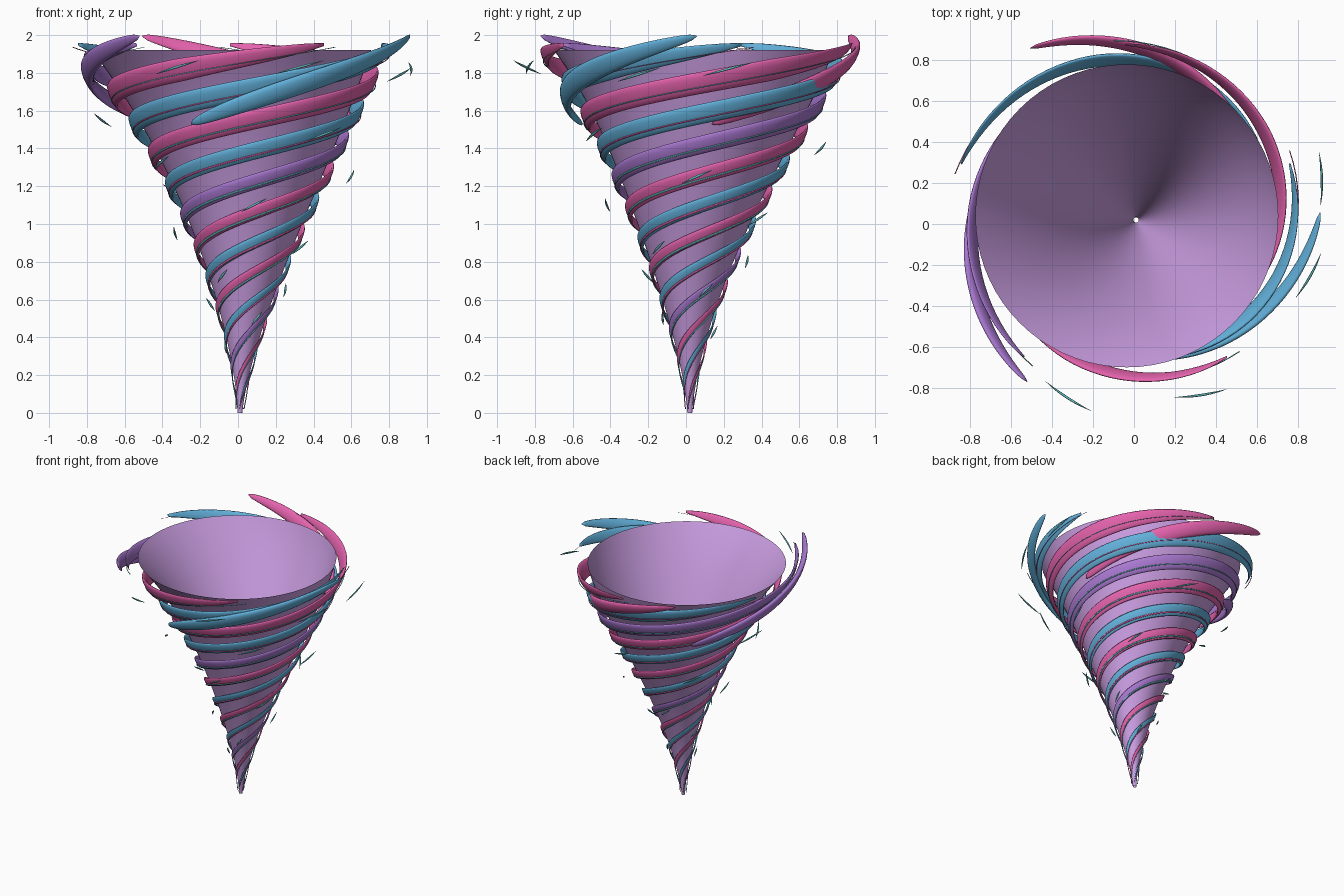
import bpy, bmesh, math
from mathutils import Vector

if "Cube" in bpy.data.objects:
    bpy.data.objects.remove(bpy.data.objects["Cube"])

HEIGHT = 1.92


def material(name, rgb):
    m = bpy.data.materials.new(name)
    m.use_nodes = True
    m.diffuse_color = (*rgb, 1)
    m.node_tree.nodes["Principled BSDF"].inputs["Base Color"].default_value = (*rgb, 1)
    return m


LILAC = material("pale lilac", (0.6, 0.345, 0.77))
PURPLE = material("purple", (0.4, 0.19, 0.64))
PINK = material("pink", (0.78, 0.125, 0.42))
BLUE = material("sky blue", (0.125, 0.44, 0.71))
TEAL = material("teal", (0.13, 0.49, 0.52))


def centre(z):
    """Swaying centre line of the funnel."""
    u = max(z, 0) / HEIGHT
    return Vector((0.01 + 0.08 * u - 0.125 * u ** 4, 0.02 + 0.17 * u ** 3 - 0.15 * u ** 6, 0))


def funnel_radius(z):
    return 0.013 + 0.727 * (max(z, 0) / HEIGHT) ** 1.44


def ring_point(middle, angle, radius, z):
    return middle + Vector((radius * math.cos(angle), radius * math.sin(angle), z))


def bulge(t, power):
    return math.sin(math.pi * min(max(t, 0), 1)) ** power


def finish(name, bm, mat):
    mesh = bpy.data.meshes.new(name)
    bm.to_mesh(mesh)
    bm.free()
    mesh.materials.append(mat)
    mesh.shade_smooth()
    bpy.context.collection.objects.link(bpy.data.objects.new(name, mesh))


def skin(bm, rings):
    for a, b in zip(rings, rings[1:]):
        n = len(a)
        for i in range(n):
            bm.faces.new((a[i], a[(i + 1) % n], b[(i + 1) % n], b[i]))


def strand(name, mat, path, half_height, half_depth, steps, sides=10):
    """Sweep a flattened oval along path(t), with its broad side facing outward."""
    bm = bmesh.new()
    rings = []
    for s in range(steps + 1):
        t = s / steps
        p = path(t)
        tangent = (path(t + 0.002) - path(t - 0.002)).normalized()
        out = p - centre(p.z)
        out.z = 0
        out = out.normalized() - Vector((0, 0, 0.45))
        out = (out - tangent * out.dot(tangent)).normalized()
        up = tangent.cross(out)
        h, d = half_height(t), half_depth(t)
        rings.append([bm.verts.new(p + up * h * math.cos(a) + out * d * math.sin(a))
                      for a in (math.tau * k / sides for k in range(sides))])
    skin(bm, rings)
    bm.faces.new(rings[0])
    bm.faces.new(rings[-1])
    bmesh.ops.recalc_face_normals(bm, faces=bm.faces)
    finish(name, bm, mat)


# open funnel
bm = bmesh.new()
rings = []
for s in range(61):
    z = HEIGHT * s / 60
    rings.append([bm.verts.new(ring_point(centre(z), math.tau * k / 72, funnel_radius(z), z))
                  for k in range(72)])
skin(bm, rings)
finish("funnel", bm, LILAC)

# long bands winding up the funnel, each with a fine thread along its outside
SWEEP = math.radians(838)
RISE = 0.131


def band_path(end_angle, scale, drop):
    def path(t):
        back = (1 - t) * SWEEP
        z = 1.95 - drop - RISE * back
        radius = funnel_radius(z) * (scale + 0.08 * t) + 0.008 * (1 - t)
        return ring_point(centre(z), end_angle - back, radius, z)
    return path


def band_half(t):
    taper = min(1, max(0.02, (1 - t) / 0.07)) ** 0.5 * min(1, 0.1 + t / 0.06)
    return (0.004 + 0.066 * t) * taper


for i, mat in enumerate((BLUE, PINK, BLUE, PURPLE, PINK)):
    end = math.radians(18 + 72 * i)
    strand(f"spiral_band_{i + 1}", mat, band_path(end, 1.035, 0),
           band_half, lambda t: band_half(t) * 0.24, 240, 12)
    strand(f"spiral_thread_{i + 1}", PINK if mat == BLUE else TEAL,
           band_path(end + 0.07, 1.07, 0.014),
           lambda t: 0.001 + 0.005 * bulge(t, 1), lambda t: 0.003, 200, 6)

# three broad flares breaking away at the rim
for i, mat in enumerate((BLUE, PINK, PURPLE)):
    end = math.radians(1 + 119 * i)

    def flare_path(t, end=end):
        return ring_point(centre(HEIGHT), end - (1 - t) * math.radians(111),
                          0.625 + 0.2 * t + 0.12 * t * t, 1.53 + 0.465 * t)

    def flare_half(t):
        return 0.003 + 0.056 * bulge(t, 0.45)

    strand(f"rim_flare_{i + 1}", mat, flare_path, flare_half,
           lambda t: flare_half(t) * 0.4, 60, 14)

# loose wisps floating around the funnel: a few near the rim, the rest spaced below
wisps = [(-28, 1.79), (243, 1.83), (283, 1.83), (2, 1.82)]
wisps += [(162 + 137.5 * i, 1.55 - 0.075 * i) for i in range(17)]
for i, (angle, height) in enumerate(wisps):
    def wisp_path(t, angle=math.radians(angle), height=height):
        z = height + 0.07 * (t - 0.5)
        return ring_point(centre(z), angle + 0.28 * t, funnel_radius(z) * 1.38, z)

    strand(f"wisp_{i + 1}", TEAL, wisp_path,
           lambda t: 0.001 + 0.006 * bulge(t, 1),
           lambda t: 0.0005 + 0.0055 * bulge(t, 1), 10, 6)
